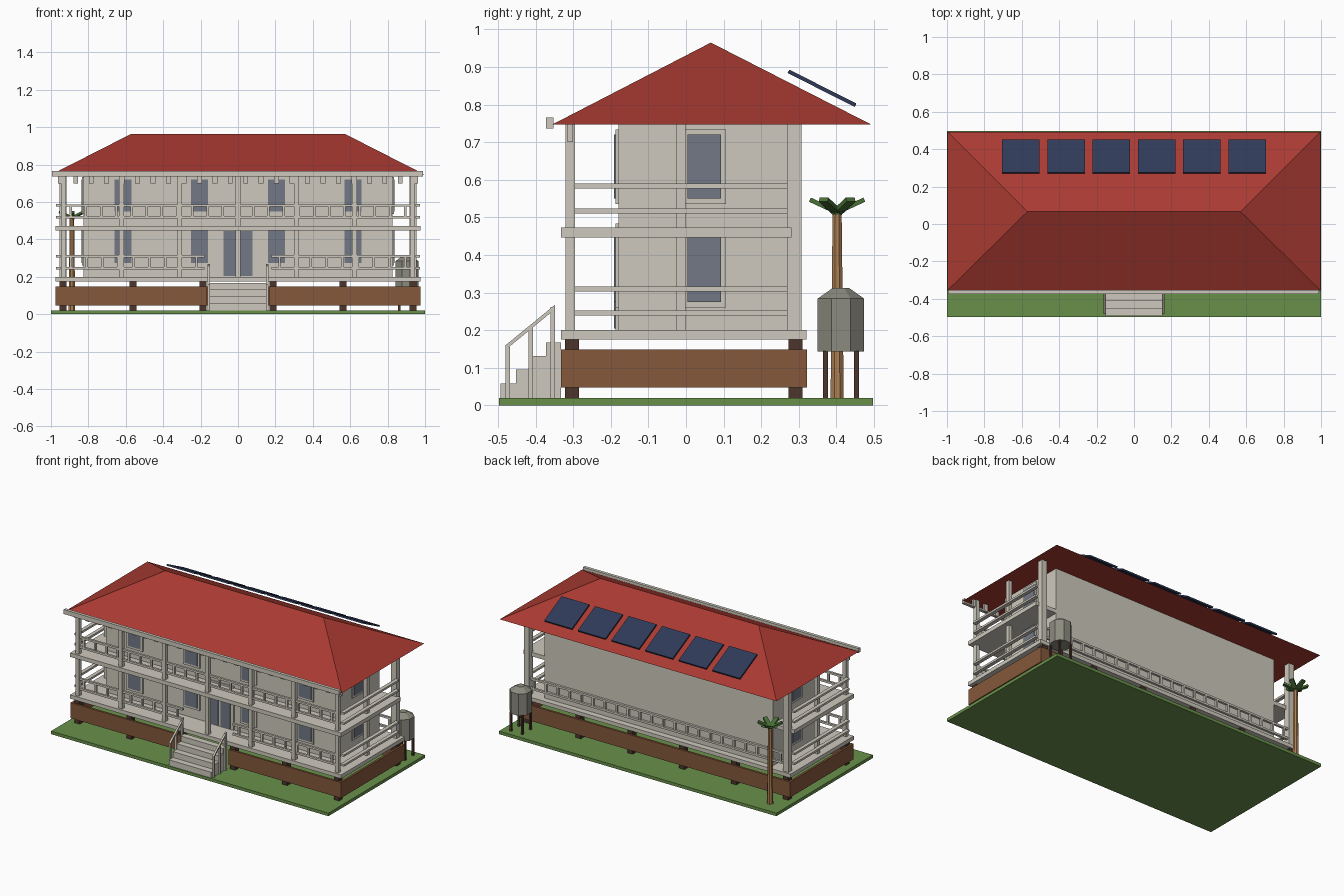
import bpy, bmesh, math
from mathutils import Matrix, Vector

if "Cube" in bpy.data.objects:
    bpy.data.objects.remove(bpy.data.objects["Cube"])


def mat(name, r, g, b):
    m = bpy.data.materials.new(name)
    lin = [((c / 255 + 0.055) / 1.055) ** 2.4 for c in (r, g, b)]
    m.diffuse_color = (*lin, 1)
    m.use_nodes = True
    m.node_tree.nodes["Principled BSDF"].inputs["Base Color"].default_value = m.diffuse_color
    return m


BEIGE = mat("beige timber", 206, 201, 189)
RED = mat("red roofing", 170, 58, 50)
NAVY = mat("navy panel", 48, 58, 88)
GLASS = mat("grey blue glass", 114, 120, 134)
BROWN = mat("brown skirting", 133, 88, 60)
DARK = mat("dark brown wood", 76, 53, 43)
GRASS = mat("grass green", 104, 144, 74)
TANK = mat("tank grey", 140, 139, 127)
TRUNK = mat("palm trunk tan", 174, 128, 82)
LEAF = mat("palm leaf green", 72, 112, 54)


def finish(name, bm, material):
    bmesh.ops.recalc_face_normals(bm, faces=bm.faces)
    me = bpy.data.meshes.new(name)
    bm.to_mesh(me)
    bm.free()
    me.materials.append(material)
    ob = bpy.data.objects.new(name, me)
    bpy.context.collection.objects.link(ob)
    return ob


def add_box(bm, x0, x1, y0, y1, z0, z1):
    size = Matrix.Diagonal((x1 - x0, y1 - y0, z1 - z0, 1))
    centre = Matrix.Translation(((x0 + x1) / 2, (y0 + y1) / 2, (z0 + z1) / 2))
    bmesh.ops.create_cube(bm, size=1, matrix=centre @ size)


def boxes(name, material, items):
    bm = bmesh.new()
    for b in items:
        add_box(bm, *b)
    return finish(name, bm, material)


def prism(name, material, profile, x0, x1):
    """Extrude a (y, z) profile along x."""
    bm = bmesh.new()
    f = bm.faces.new([bm.verts.new((x0, y, z)) for y, z in profile])
    ext = bmesh.ops.extrude_face_region(bm, geom=[f])
    vs = [g for g in ext["geom"] if isinstance(g, bmesh.types.BMVert)]
    bmesh.ops.translate(bm, verts=vs, vec=(x1 - x0, 0, 0))
    return finish(name, bm, material)


def cone(name, material, n, r0, r1, x, y, z0, z1):
    bm = bmesh.new()
    bmesh.ops.create_cone(bm, cap_ends=True, segments=n, radius1=r0, radius2=r1, depth=z1 - z0,
                          matrix=Matrix.Translation((x, y, (z0 + z1) / 2)) @ Matrix.Rotation(math.pi / n, 4, 'Z'))
    return finish(name, bm, material)


def around(x, y, w, z0, z1):
    return (x - w / 2, x + w / 2, y - w / 2, y + w / 2, z0, z1)


# Ground, stilts and skirting
boxes("lawn", GRASS, [(-1, 1, -0.497, 0.497, 0, 0.02)])
boxes("stilts", DARK, [around(-0.935 + i * 0.374, y, 0.038, 0.02, 0.176) for i in range(6) for y in (-0.303, 0.291)])
boxes("skirting", BROWN, [
    (-0.975, -0.165, -0.332, -0.318, 0.048, 0.149), (0.165, 0.975, -0.332, -0.318, 0.048, 0.149),
    (-0.975, 0.975, 0.308, 0.322, 0.048, 0.149),
    (-0.975, -0.961, -0.332, 0.322, 0.048, 0.149), (0.961, 0.975, -0.332, 0.322, 0.048, 0.149)])

# Floors and walls
boxes("lower_deck", BEIGE, [(-0.977, 0.977, -0.333, 0.32, 0.175, 0.2)])
boxes("upper_deck", BEIGE, [(-0.977, 0.977, -0.333, 0.28, 0.447, 0.473)])
boxes("house_walls", BEIGE, [(-0.825, 0.825, -0.18, 0.28, 0.2, 0.75)])

# Windows and front door
frames, panes = [], []
for z0, z1 in ((0.275, 0.447), (0.55, 0.72)):
    for x in (-0.615, -0.205, 0.205, 0.615):
        frames.append((x - 0.059, x + 0.059, -0.188, -0.18, z0 - 0.014, z1 + 0.014))
        panes.append((x - 0.045, x + 0.045, -0.192, -0.184, z0, z1))
    for a, b, c in ((0.825, 0.833, 0.837), (-0.833, -0.825, -0.837)):
        frames.append((a, b, -0.01, 0.107, z0 - 0.014, z1 + 0.014))
        panes.append((min(c, 0.829 if c > 0 else c), max(c, -0.829 if c < 0 else c), 0.004, 0.093, z0, z1))
frames.append((-0.1, 0.1, -0.188, -0.18, 0.2, 0.484))
panes += [(-0.078, -0.008, -0.192, -0.184, 0.205, 0.446), (0.008, 0.078, -0.192, -0.184, 0.205, 0.446)]
boxes("window_frames", BEIGE, frames)
boxes("window_panes", GLASS, panes)

# Veranda posts
POSTS = [-0.935 + i * 0.935 / 3 for i in range(7)]
boxes("front_posts", BEIGE, [around(x, -0.308, 0.025, 0.2, 0.75) for x in POSTS])
boxes("side_posts", BEIGE, [around(s * 0.935, -0.014, 0.025, 0.2, 0.75) for s in (-1, 1)])
boxes("back_posts", BEIGE, [around(s * 0.935, 0.288, 0.038, 0.2, 0.75) for s in (-1, 1)])


# Railings with balusters along x
def railing(name, x0, x1, y, z):
    items = [(x0, x1, y - 0.007, y + 0.007, z + d, z + d + 0.013) for d in (0, 0.064)]
    n = max(1, round((x1 - x0) / 0.083))
    items += [around(x0 + (i + 0.5) * (x1 - x0) / n, y, 0.013, z + 0.01, z + 0.067) for i in range(n)]
    boxes(name, BEIGE, items)


railing("front_lower_railing_left", -0.935, -0.18, -0.308, 0.239)
railing("front_lower_railing_right", 0.18, 0.935, -0.308, 0.239)
railing("front_upper_railing", -0.935, 0.935, -0.308, 0.511)
railing("back_lower_railing", -0.93, 0.93, 0.293, 0.239)
boxes("side_railings", BEIGE, [
    (s * 0.96 - 0.012, s * 0.96 + 0.012, -0.297, 0.27, z, z + 0.013)
    for s in (-1, 1) for z in (0.239, 0.303, 0.511, 0.577)])

# Eaves trim
boxes("eaves_trim", BEIGE, [(x - 0.013, x + 0.013, -0.315, -0.301, 0.7, 0.75)
                            for x in (-0.95 + i * 1.9 / 23 for i in range(24))])
boxes("gutter", BEIGE, [(-0.995, 0.99, -0.373, -0.353, 0.737, 0.766)])

# Hip roof
bm = bmesh.new()
for x, y in ((-1, -0.356), (1, -0.356), (1, 0.493), (-1, 0.493)):
    bm.verts.new((x * 0.998, y, 0.747))
for s in (-1, 1):
    bm.verts.new((s * 0.57, 0.066, 0.965))
bm.verts.ensure_lookup_table()
for f in ((0, 1, 2, 3), (0, 1, 5, 4), (2, 3, 4, 5), (1, 2, 5), (3, 0, 4)):
    bm.faces.new([bm.verts[i] for i in f])
finish("hip_roof", bm, RED)

# Solar panels
for i in range(6):
    x = -0.605 + i * 0.242
    prism(f"solar_panel_{i + 1}", NAVY, [(0.27, 0.884), (0.449, 0.794), (0.453, 0.803), (0.275, 0.893)], x - 0.1, x + 0.1)

# Entrance steps and handrails
steps = [(-0.332, 0.02)]
for i, z in enumerate((0.058, 0.096, 0.132, 0.167)):
    y = -0.493 + i * 0.0403
    steps += [(y, steps[-1][1] if i else 0.02), (y, z)]
steps.append((-0.332, 0.167))
prism("entrance_steps", BEIGE, steps, -0.152, 0.152)
for side, s in (("left", -1), ("right", 1)):
    x0, x1 = s * 0.157 - 0.006, s * 0.157 + 0.006
    boxes(f"step_posts_{side}", BEIGE, [
        (x0, x1, y - 0.006, y + 0.006, z0, z1)
        for y, z0, z1 in ((-0.474, 0.02, 0.155), (-0.413, 0.02, 0.207), (-0.354, 0.02, 0.262))])
    prism(f"step_handrail_{side}", BEIGE, [(-0.48, 0.148), (-0.348, 0.256), (-0.348, 0.268), (-0.48, 0.16)], x0, x1)

# Water tank
cone("water_tank", TANK, 8, 0.067, 0.067, 0.903, 0.412, 0.143, 0.284)
cone("tank_lid", TANK, 8, 0.067, 0.024, 0.903, 0.412, 0.284, 0.312)
boxes("tank_legs", DARK, [around(0.903 + a * 0.041, 0.412 + b * 0.041, 0.013, 0.02, 0.145)
                          for a in (-1, 1) for b in (-1, 1)])

# Palm tree
cone("palm_trunk", TRUNK, 8, 0.019, 0.013, -0.888, 0.402, 0.02, 0.51)
bm = bmesh.new()
for k in range(6):
    m = (Matrix.Translation((-0.888, 0.402, 0.508)) @ Matrix.Rotation(math.radians(30 + 60 * k), 4, 'Z')
         @ Matrix.Rotation(math.radians(-25), 4, 'Y') @ Matrix.Translation((0.04, 0, 0.005))
         @ Matrix.Diagonal((0.084, 0.027, 0.012, 1)))
    bmesh.ops.create_cube(bm, size=1, matrix=m)
finish("palm_fronds", bm, LEAF)
